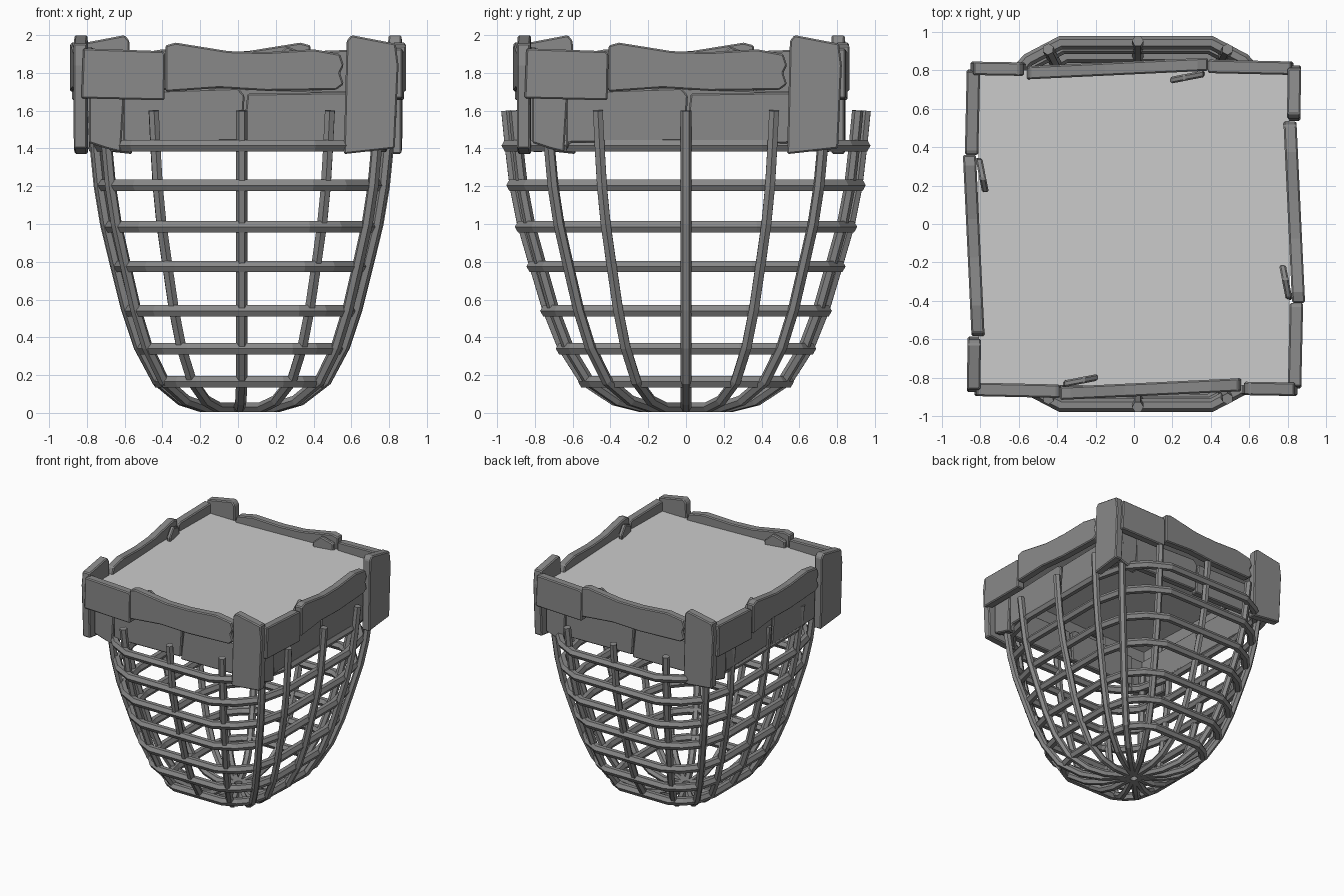
import bpy, bmesh, math
from mathutils import Matrix, Vector

if "Cube" in bpy.data.objects:
    bpy.data.objects.remove(bpy.data.objects["Cube"])

# Cage silhouette: (radius along y, height) of the bar centre lines
PROFILE = [(0.03, 0.03), (0.24, 0.03), (0.38, 0.065), (0.54, 0.17), (0.655, 0.35),
           (0.735, 0.55), (0.807, 0.79), (0.868, 1.0), (0.908, 1.2), (0.932, 1.4), (0.952, 1.6)]
CAGE_X = 0.02

# Dark weathered wood
WOOD = bpy.data.materials.new("dark_wood")
WOOD.diffuse_color = (0.25, 0.25, 0.25, 1)
WOOD.use_nodes = True
WOOD.node_tree.nodes["Principled BSDF"].inputs["Base Color"].default_value = WOOD.diffuse_color


def radius_at(z):
    for (r0, z0), (r1, z1) in zip(PROFILE[1:], PROFILE[2:]):
        if z0 <= z <= z1:
            return r0 + (r1 - r0) * (z - z0) / (z1 - z0)
    return PROFILE[-1][0]


def quadrants(pts):
    """Mirror first-quadrant points into a full loop ordered by angle."""
    full = {(sx * x, sy * y) for x, y in pts for sx in (1, -1) for sy in (1, -1)}
    return sorted({(x + 0.0, y + 0.0) for x, y in full}, key=lambda p: math.atan2(p[1], p[0]))


def bar(name, pts, r, cyclic=False):
    """Faceted tube along a polyline, converted to mesh."""
    cu = bpy.data.curves.new(name, 'CURVE')
    cu.dimensions = '3D'
    cu.bevel_depth = r
    cu.bevel_resolution = 1
    cu.use_fill_caps = True
    cu.materials.append(WOOD)
    sp = cu.splines.new('POLY')
    sp.points.add(len(pts) - 1)
    for p, co in zip(sp.points, pts):
        p.co = (*co, 1)
    sp.use_cyclic_u = cyclic
    sp.use_smooth = False
    ob = bpy.data.objects.new(name, cu)
    bpy.context.collection.objects.link(ob)
    bpy.ops.object.select_all(action='DESELECT')
    ob.select_set(True)
    bpy.context.view_layer.objects.active = ob
    bpy.ops.object.convert(target='MESH')
    return ob


# Upright ribs
RIBS = [(0, 1), (0.49, 0.955), (0.765, 0.775), (0.825, 0.49), (0.835, 0)]
for i, (x, y) in enumerate(quadrants(RIBS)):
    bar(f"cage_rib_{i}", [(CAGE_X * min(1, r * 2) + x * r, y * r, z) for r, z in PROFILE], 0.03)

# Horizontal hoops
HOOP = [(0.42, 1.01), (0.6, 0.915), (0.73, 0.77), (0.81, 0.43)]
for i, z in enumerate((0.165, 0.34, 0.54, 0.775, 0.985, 1.205, 1.415)):
    r = radius_at(z)
    bar(f"cage_hoop_{i}", [(0.01 + x * r, y * r, z) for x, y in quadrants(HOOP)], 0.035, True)


def plank(name, outline, d0, d1, thick, turn):
    """Board from a (u, z) outline; outer face runs from depth d0 to d1 along u."""
    us = [u for u, z in outline]
    u0, u1 = min(us), max(us)
    bm = bmesh.new()
    rot = Matrix.Translation((0, -0.025, 0)) @ Matrix.Rotation(turn * math.pi / 2, 4, 'Z')
    layers = []
    for t in (0, thick):
        layers.append([bm.verts.new(rot @ Vector((u, -(d0 + (d1 - d0) * (u - u0) / (u1 - u0) - t), z)))
                       for u, z in outline])
    front, back = layers
    bm.faces.new(front)
    bm.faces.new(back[::-1])
    n = len(outline)
    for i in range(n):
        j = (i + 1) % n
        bm.faces.new((front[i], back[i], back[j], front[j]))
    bmesh.ops.recalc_face_normals(bm, faces=bm.faces)
    me = bpy.data.meshes.new(name)
    bm.to_mesh(me)
    bm.free()
    me.materials.append(WOOD)
    ob = bpy.data.objects.new(name, me)
    bpy.context.collection.objects.link(ob)
    bev = ob.modifiers.new("worn_edges", 'BEVEL')
    bev.width = 0.008
    bev.segments = 1


# Rough boards of one side: outline, outer depth left/right, thickness
BOARDS = {
    "upper_short_plank": ([(-0.83, 1.665), (-0.39, 1.655), (-0.385, 1.90), (-0.40, 1.915), (-0.82, 1.93)],
                          0.87, 0.88, 0.07),
    "upper_long_plank": ([(-0.385, 1.70), (-0.1, 1.72), (0.15, 1.705), (0.52, 1.71), (0.56, 1.74),
                          (0.54, 1.80), (0.56, 1.84), (0.54, 1.90), (0.40, 1.925), (0.15, 1.91),
                          (-0.05, 1.915), (-0.33, 1.96), (-0.385, 1.945)], 0.89, 0.845, 0.068),
    "corner_post": ([(0.56, 1.37), (0.83, 1.40), (0.85, 1.84), (0.835, 1.955), (0.60, 2.0), (0.575, 1.97)],
                    0.865, 0.87, 0.07),
    "lower_left_plank": ([(-0.79, 1.43), (-0.70, 1.40), (-0.62, 1.38), (-0.60, 1.70), (-0.79, 1.70)],
                         0.79, 0.79, 0.06),
    "lower_middle_plank": ([(-0.61, 1.38), (-0.59, 1.43), (0.02, 1.44), (0.035, 1.68), (0.0, 1.72),
                            (-0.61, 1.70)], 0.78, 0.78, 0.06),
    "lower_right_plank": ([(0.02, 1.42), (0.74, 1.43), (0.74, 1.70), (0.05, 1.69)],
                          0.78, 0.78, 0.06),
    "splinter": ([(-0.37, 1.80), (-0.20, 1.78), (-0.19, 1.88), (-0.26, 1.94), (-0.36, 1.90)],
                 0.825, 0.79, 0.035),
}
for side, label in enumerate(("front", "right", "back", "left")):
    for part, (outline, d0, d1, thick) in BOARDS.items():
        plank(f"{label}_{part}", outline, d0, d1, thick, side)

# Flat fill surface inside the rim
bpy.ops.mesh.primitive_plane_add(size=1, location=(0, -0.02, 1.845))
fill = bpy.context.object
fill.name = "fill_surface"
fill.scale = (1.62, 1.64, 1)
